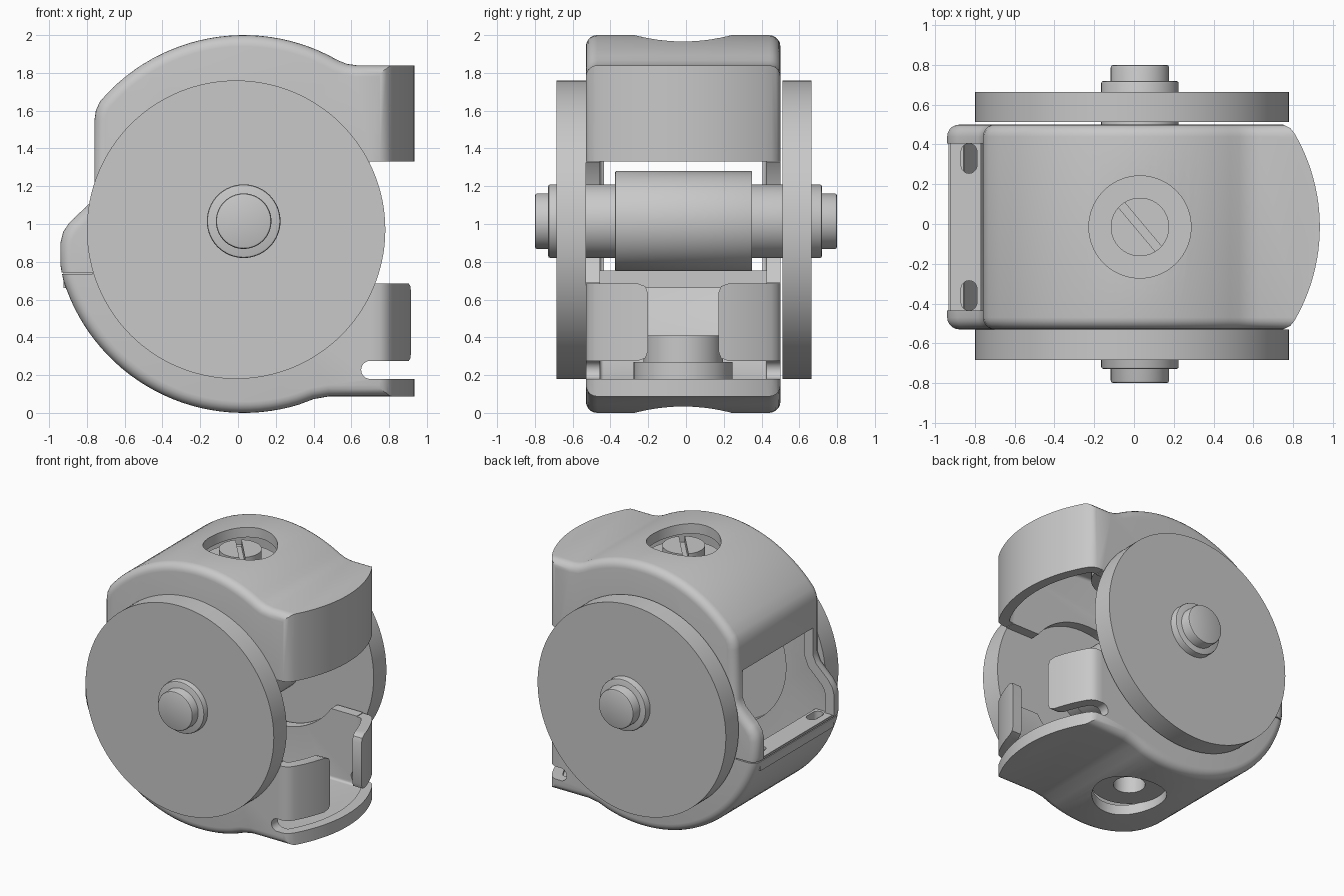
import bpy, bmesh, math
from mathutils import Matrix

if "Cube" in bpy.data.objects:
    bpy.data.objects.remove(bpy.data.objects["Cube"])

YC = -0.015          # middle of the housing in y
AX, AZ = 0.03, 1.0   # centre of the housing curve

grey = bpy.data.materials.new("plain grey")
grey.use_nodes = True
grey.diffuse_color = (0.58, 0.58, 0.58, 1)
grey.node_tree.nodes["Principled BSDF"].inputs["Base Color"].default_value = (0.58, 0.58, 0.58, 1)


def loft(name, layers, axis):
    """Skin equal closed profiles given as (points, position along the axis)."""
    place = {"x": lambda a, b, t: (t, a, b), "y": lambda a, b, t: (a, t, b),
             "z": lambda a, b, t: (a, b, t)}[axis]
    bm = bmesh.new()
    rings = [[bm.verts.new(place(a, b, t)) for a, b in pts] for pts, t in layers]
    bm.faces.new(rings[0])
    bm.faces.new(rings[-1][::-1])
    n = len(rings[0])
    for low, high in zip(rings, rings[1:]):
        for i in range(n):
            j = (i + 1) % n
            bm.faces.new((low[i], low[j], high[j], high[i]))
    bmesh.ops.recalc_face_normals(bm, faces=bm.faces)
    me = bpy.data.meshes.new(name)
    bm.to_mesh(me)
    bm.free()
    me.materials.append(grey)
    ob = bpy.data.objects.new(name, me)
    bpy.context.collection.objects.link(ob)
    return ob


def prism(name, pts, lo, hi, axis):
    return loft(name, [(pts, lo), (pts, hi)], axis)


def arc(cx, cy, r, a0, a1, n):
    angles = [math.radians(a0 + (a1 - a0) * i / n) for i in range(n + 1)]
    return [(cx + r * math.cos(a), cy + r * math.sin(a)) for a in angles]


def disc(name, c, r, lo, hi, axis, n=96):
    return prism(name, arc(c[0], c[1], r, 0, 360 - 360 / n, n - 1), lo, hi, axis)


def box(name, x, y, z):
    return prism(name, [(x[0], y[0]), (x[1], y[0]), (x[1], y[1]), (x[0], y[1])], z[0], z[1], "z")


def bake(ob):
    """Replace the mesh by its modified result."""
    dg = bpy.context.evaluated_depsgraph_get()
    me = bpy.data.meshes.new_from_object(ob.evaluated_get(dg))
    ob.modifiers.clear()
    ob.data = me


def combine(ob, other, op="DIFFERENCE"):
    m = ob.modifiers.new("combine", "BOOLEAN")
    m.object, m.operation, m.solver = other, op, "EXACT"
    bake(ob)
    bpy.data.objects.remove(other)


def inset(pts, d):
    """Move a counter-clockwise outline inwards by d."""
    out = []
    for i, (x, y) in enumerate(pts):
        (px, py), (nx, ny) = pts[i - 1], pts[(i + 1) % len(pts)]
        l1, l2 = math.hypot(x - px, y - py), math.hypot(nx - x, ny - y)
        n1 = (-(y - py) / l1, (x - px) / l1)
        n2 = (-(ny - y) / l2, (nx - x) / l2)
        k = d / (1 + n1[0] * n2[0] + n1[1] * n2[1])
        out.append((x + k * (n1[0] + n2[0]), y + k * (n1[1] + n2[1])))
    return out


# Housing: side outline with rounded rims, trimmed by a curved plan
outline = (arc(AX, AZ, 1, 60, 135, 24)
           + [(-.73, 1.65), (-.753, 1.6), (-.76, 1.55), (-.76, 1.17), (-.785, 1.11),
              (-.89, 1.01), (-.925, .96), (-.94, .9), (-.94, .78)]
           + arc(AX, AZ, 1, 197, 287, 30)
           + [(.4, .073), (.48, .087), (1.05, .087), (1.05, 1.84), (.63, 1.84), (.575, 1.848)])
corner = [(.787, .497), (.75, .515), (.69, .53), (-1.5, .8)]
plan = ([(x, YC - y) for x, y in reversed(corner)] + arc(0, YC, .935, -30, 30, 24)
        + [(x, YC + y) for x, y in corner])


def solid(name, d, rim):
    side = []
    for i in range(6):
        a = math.radians(90 * i / 5)
        side.append((inset(outline, d + rim * (1 - math.cos(a))),
                     .515 - d - rim * (1 - math.sin(a))))
    layers = [(p, YC - y) for p, y in reversed(side)] + [(p, YC + y) for p, y in side]
    body = loft(name, layers, "y")
    combine(body, prism("plan", inset(plan, d), -1, 3, "z"), "INTERSECT")
    return body


housing = solid("housing", 0, .06)
combine(housing, solid("cavity", .075, .02))

# Round side openings
combine(housing, disc("side_opening", (AX, AZ), .55, -.9, .9, "y"))

# Front mouth, tab gap and slot below the tabs
half = [(.8, .18), (.8, .275), (.24, .275), (.2, .29), (.187, .325), (.187, .635),
        (.2, .67), (.24, .685), (.8, .685), (.8, 1.33)]
mouth = [(YC + a, b) for a, b in half] + [(YC - a, b) for a, b in reversed(half)]
combine(housing, prism("mouth", mouth, .7, 1.3, "x"))
combine(housing, disc("slot_end", (.7, .2275), .048, -.9, .9, "y", 24))
combine(housing, box("mouth_depth", (.45, 1.3), (-.9, .9), (.69, 1.325)))

# Rear window and the seam beside it
combine(housing, box("window", (-1.2, -.6), (YC - .42, YC + .42), (.747, 1.37)))
combine(housing, box("seam", (-1.2, -.77), (-.9, .9), (.735, .743)))

# Top and bottom bores
combine(housing, disc("bore", (AX, YC), .257, -.5, 2.5, "z"))
parts = [housing]

# Rear lip with a pair of slots
lip = box("rear_lip", (-.925, -.77), (YC - .44, YC + .44), (.66, .755))
for s in (-1, 1):
    y = YC + s * .345
    slot = arc(-.83, y + .035, .04, 0, 180, 10) + arc(-.83, y - .035, .04, 180, 360, 10)
    combine(lip, prism("lip_slot", slot, .5, 1, "z"))
parts.append(lip)

# Lower socket
socket = disc("lower_socket", (AX, YC), .262, .1, .27, "z")
combine(socket, disc("socket_hole", (AX, YC), .11, 0, .25, "z", 48))
parts += [socket, disc("socket_collar", (AX, YC), .21, .26, .41, "z")]

# Upper screw with a diagonal slot
parts.append(disc("screw_seat", (AX, YC), .262, 1.72, 1.86, "z"))
screw = disc("screw_head", (AX, YC), .147, 1.8, 1.95, "z", 64)
groove = box("groove", (-.3, .3), (-.02, .02), (1.9, 2.1))
groove.data.transform(Matrix.Translation((AX, YC, 0)) @ Matrix.Rotation(math.radians(-50), 4, "Z"))
combine(screw, groove)
parts.append(screw)

# Side wheels
for name, lo, hi in (("right_wheel", -.685, -.53), ("left_wheel", .512, .665)):
    parts.append(disc(name, (-.01, .97), .79, lo, hi, "y", 128))

# Axle: barrel, shaft and end pins with softened rims
for name, r, lo, hi, b in (("axle_barrel", .265, -.375, .35, .006),
                           ("axle_shaft", .195, -.73, .72, .012),
                           ("axle_pin", .147, -.8, .8, .012)):
    ob = disc(name, (AX, 1.015), r, lo, hi, "y", 64)
    m = ob.modifiers.new("round", "BEVEL")
    m.width, m.segments = b, 2
    m.limit_method, m.angle_limit = "ANGLE", math.radians(45)
    bake(ob)
    parts.append(ob)

# Smooth shading with sharp edges kept
for ob in bpy.context.view_layer.objects:
    ob.select_set(ob in parts)
bpy.context.view_layer.objects.active = housing
bpy.ops.object.shade_smooth_by_angle(angle=math.radians(35))
